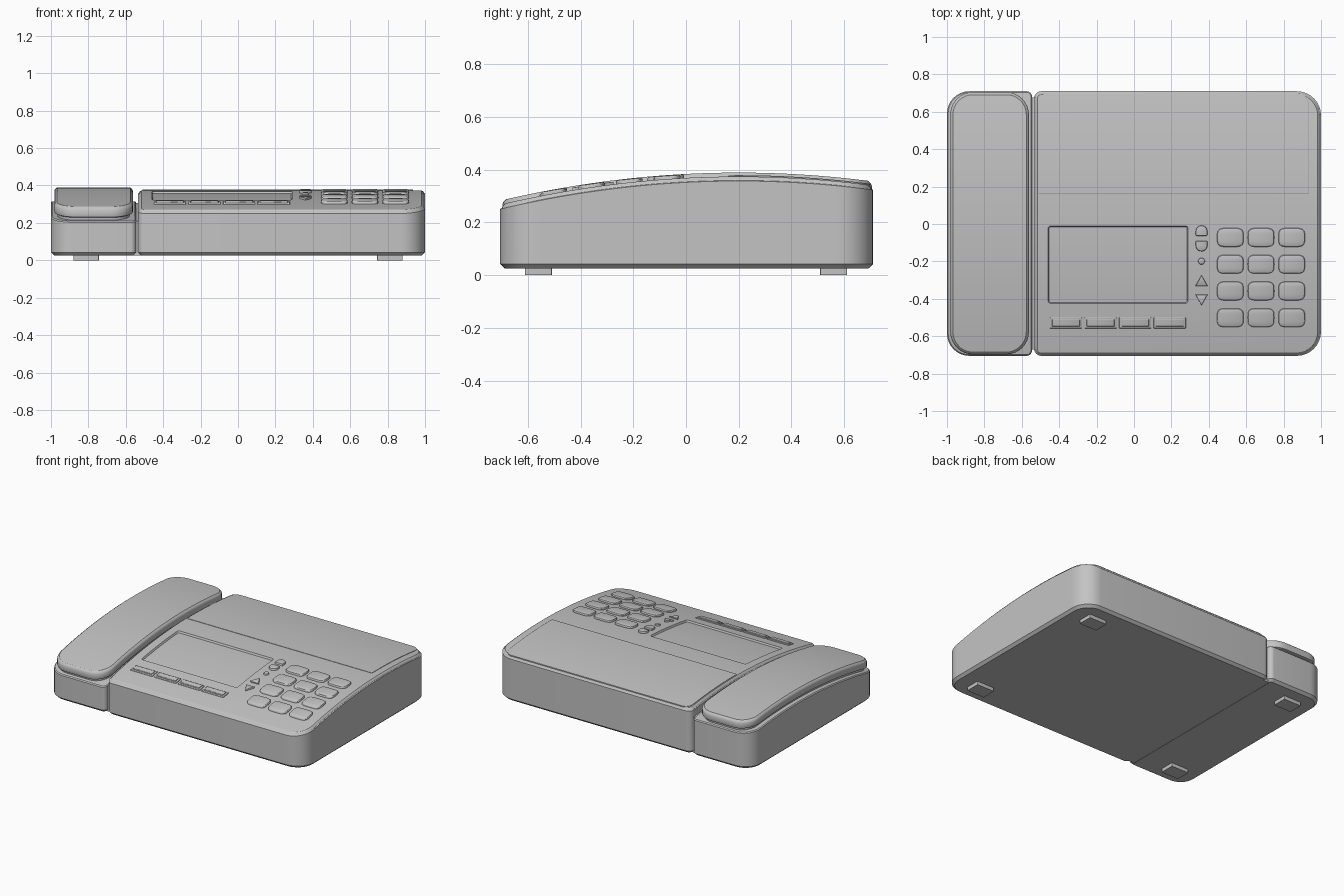
import bpy, bmesh, math

if "Cube" in bpy.data.objects:
    bpy.data.objects.remove(bpy.data.objects["Cube"])

grey = bpy.data.materials.new("light grey plastic")
grey.diffuse_color = (0.55, 0.55, 0.55, 1)
grey.use_nodes = True
grey.node_tree.nodes["Principled BSDF"].inputs["Base Color"].default_value = grey.diffuse_color


def arch(y):
    """Height of the arched shoulder line along the depth."""
    return 0.357 - 0.13 * (y - 0.2) ** 2


def rounded(x0, x1, y0, y1, r, long=6):
    """Outline as left/right point pairs; r = front-left, front-right, back-right, back-left."""
    if not isinstance(r, tuple):
        r = (r,) * 4

    def at(d):
        def side(edge, out, rf, rb):
            rf, rb = max(rf - d, 0.001), max(rb - d, 0.001)
            e, f, b = edge - out * d, y0 + d, y1 - d
            pts = []
            for i in range(9):
                a = math.pi / 16 * i
                pts.append((e - out * rf * (1 - math.sin(a)), f + rf * (1 - math.cos(a))))
            for i in range(1, long):
                pts.append((e, f + rf + (b - rb - f - rf) * i / long))
            for i in range(9):
                a = math.pi / 16 * i
                pts.append((e - out * rb * (1 - math.cos(a)), b - rb * (1 - math.sin(a))))
            return pts
        return list(zip(side(x0, -1, r[0], r[3]), side(x1, 1, r[1], r[2])))
    return at


def pillow(cx, cy, w, h, n):
    """Superellipse outline as left/right pairs."""
    def at(d):
        pairs = []
        for i in range(1, 16):
            a = math.pi * i / 16
            x = (w / 2 - d) * math.sin(a) ** (2 / n)
            c = math.cos(a)
            y = cy - math.copysign((h / 2 - d) * abs(c) ** (2 / n), c)
            pairs.append(((cx - x, y), (cx + x, y)))
        return pairs
    return at


def triangle(cx, cy, w, h, up):
    def at(d):
        s = 1 - d / 0.02
        wide, tip = cy - up * s * h / 2, cy + up * s * h / 2
        pairs = [((cx - w / 2 * s, wide), (cx + w / 2 * s, wide)),
                 ((cx - 0.001, tip), (cx + 0.001, tip))]
        return pairs if up > 0 else pairs[::-1]
    return at


def loft(name, outline, levels):
    """Stack outline rings; each level = (inset, z, follows the arch)."""
    bm = bmesh.new()
    rings = []
    for d, z, curved in levels:
        rings.append([[bm.verts.new((x, y, z + (arch(y) if curved else 0))) for x, y in pair]
                      for pair in outline(d)])
    loops = [[p[1] for p in r] + [p[0] for p in reversed(r)] for r in rings]
    for a, b in zip(loops, loops[1:]):
        for i in range(len(a)):
            j = (i + 1) % len(a)
            bm.faces.new((a[i], a[j], b[j], b[i]))
    for r, top in ((rings[0], False), (rings[-1], True)):
        for (l0, r0), (l1, r1) in zip(r, r[1:]):
            bm.faces.new((l0, r0, r1, l1) if top else (l0, l1, r1, r0))
    bmesh.ops.recalc_face_normals(bm, faces=bm.faces)
    me = bpy.data.meshes.new(name)
    bm.to_mesh(me)
    bm.free()
    ob = bpy.data.objects.new(name, me)
    bpy.context.collection.objects.link(ob)
    me.materials.append(grey)
    return ob


TOP = 0.017   # height of the top deck above the shoulder line

# main housing, with arched deck and chamfered base
body = loft("main_housing", rounded(-0.535, 1, -0.705, 0.71, (0.04, 0.13, 0.13, 0.04), 32),
            [(0.018, 0.025, 0), (0, 0.042, 0), (0, 0, 1), (0.006, 0.003, 1),
             (0.010, 0.011, 1), (0.018, TOP, 1)])

# recessed display
cutter = loft("display_cutter", rounded(-0.46, 0.29, -0.425, -0.01, 0.015, 8),
              [(0.006, TOP - 0.012, 1), (0, TOP + 0.001, 1), (0, TOP + 0.05, 1)])
cutter.hide_render = True
cutter.hide_set(True)
mod = body.modifiers.new("display recess", "BOOLEAN")
mod.object, mod.operation, mod.solver = cutter, "DIFFERENCE", "EXACT"

# handset cradle and the web joining it to the housing
loft("handset_cradle", rounded(-1, -0.545, -0.705, 0.71, (0.12, 0.03, 0.03, 0.12), 32),
     [(0.018, 0.025, 0), (0, 0.042, 0), (0, -0.048, 1), (0.006, -0.042, 1)])
loft("joining_web", rounded(-0.62, -0.48, -0.67, 0.675, 0.005, 24),
     [(0, 0.026, 0), (0, -0.05, 1)])

# handset
loft("handset", rounded(-0.982, -0.562, -0.697, 0.705, 0.12, 32),
     [(0.018, -0.044, 1), (0.016, -0.028, 1), (0.002, -0.022, 1), (0, -0.018, 1),
      (0, 0.016, 1), (0.004, 0.024, 1), (0.014, 0.032, 1)])

# rear cover plate
loft("rear_cover", rounded(-0.51, 0.935, 0.16, 0.698, (0.004, 0.004, 0.06, 0.05), 14),
     [(0, 0.008, 1), (0, TOP + 0.003, 1), (0.003, TOP + 0.005, 1)])


def button(name, outline, height=0.014, bevel=0.005):
    loft(name, outline, [(0, TOP - 0.01, 1), (0, TOP + height - bevel, 1),
                         (bevel * 0.4, TOP + height - bevel * 0.3, 1), (bevel, TOP + height, 1)])


# keypad
for row in range(4):
    for col in range(3):
        button(f"keypad_key_{row}_{col}",
               pillow(0.515 + 0.164 * col, -0.072 - 0.143 * row, 0.142, 0.102, 4), 0.014, 0.007)

# soft keys: low frame with a raised centre
for i in range(4):
    x = -0.45 + 0.185 * i
    button(f"soft_key_frame_{i}", rounded(x, x + 0.172, -0.558, -0.5, 0.004, 2), 0.006, 0.003)
    button(f"soft_key_{i}", rounded(x + 0.012, x + 0.16, -0.548, -0.51, 0.003, 2), 0.012, 0.003)

# volume, indicator and arrow buttons
button("volume_up", rounded(0.33, 0.392, -0.063, -0.008, (0.005, 0.005, 0.03, 0.03), 2))
button("volume_down", rounded(0.33, 0.392, -0.146, -0.091, (0.03, 0.03, 0.005, 0.005), 2))
button("indicator", pillow(0.361, -0.199, 0.036, 0.036, 2), 0.01)
button("arrow_up", triangle(0.361, -0.303, 0.066, 0.056, 1), 0.01, 0.003)
button("arrow_down", triangle(0.361, -0.405, 0.066, 0.056, -1), 0.01, 0.003)

# feet
for sx in (-1, 1):
    for sy in (-1, 1):
        x, y = 0.812 * sx, 0.56 * sy
        loft("foot", rounded(x - 0.068, x + 0.068, y - 0.051, y + 0.051, 0.004, 1),
             [(0, 0, 0), (0, 0.03, 0)])

# smooth shading with sharp edges kept
bpy.ops.object.select_all(action="DESELECT")
for ob in bpy.data.objects:
    if not ob.hide_render:
        ob.select_set(True)
        bpy.context.view_layer.objects.active = ob
bpy.ops.object.shade_smooth_by_angle(angle=math.radians(30))
